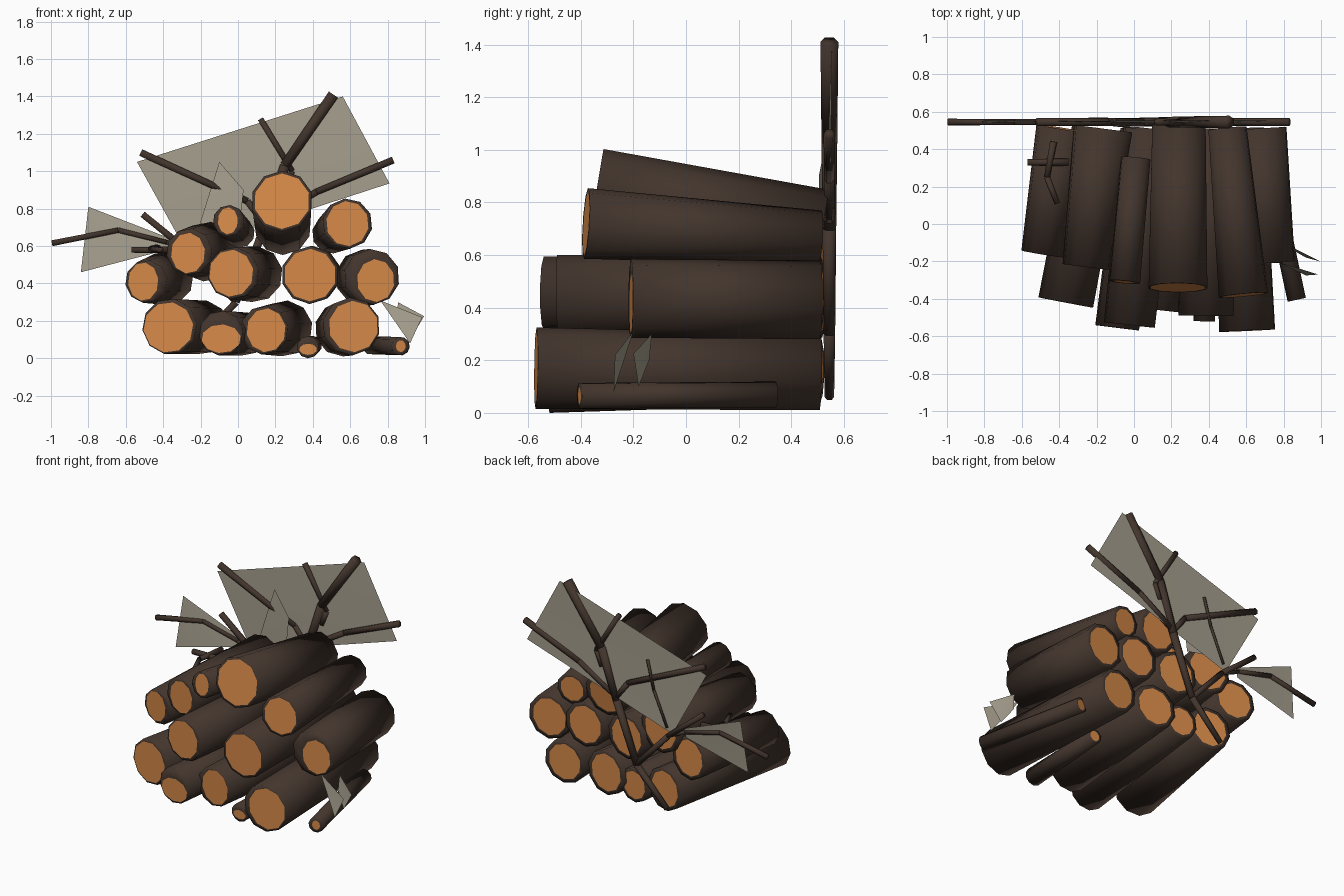
import bpy
import bmesh
from mathutils import Vector

if "Cube" in bpy.data.objects:
    bpy.data.objects.remove(bpy.data.objects["Cube"])


def make_material(name, rgb):
    mat = bpy.data.materials.new(name)
    mat.use_nodes = True
    colour = (*rgb, 1)
    mat.diffuse_color = colour
    mat.node_tree.nodes["Principled BSDF"].inputs["Base Color"].default_value = colour
    return mat


bark = make_material("dark bark", (0.055, 0.035, 0.026))
cut_wood = make_material("cut orange wood", (0.67, 0.25, 0.065))
dry_leaf = make_material("dry leaf", (0.38, 0.345, 0.27))


def finish(bm, name, materials):
    for face in bm.faces:
        face.smooth = True
    mesh = bpy.data.meshes.new(name)
    bm.to_mesh(mesh)
    bm.free()
    for mat in materials:
        mesh.materials.append(mat)
    obj = bpy.data.objects.new(name, mesh)
    bpy.context.collection.objects.link(obj)
    return obj


def add_tube(bm, start, end, r_start, r_end, sides):
    """Tapered cylinder between two points; returns its end faces."""
    start, end = Vector(start), Vector(end)
    axis = end - start
    made = bmesh.ops.create_cone(bm, cap_ends=True, segments=sides, radius1=r_start,
                                 radius2=r_end, depth=axis.length)
    turn = Vector((0, 0, 1)).rotation_difference(axis).to_matrix().to_4x4()
    turn.translation = (start + end) / 2
    bmesh.ops.transform(bm, matrix=turn, verts=made["verts"])
    faces = {f for v in made["verts"] for f in v.link_faces}
    return [f for f in faces if len(f.verts) == sides]


def log(name, front, back, r_front, r_back, shift=(0, 0), size=(.97, .97)):
    """Log whose orange heartwood is inset in each end; shift and size shape the front one."""
    bm = bmesh.new()
    for cap in add_tube(bm, front, back, r_front, r_back, 10):
        centre, normal = cap.calc_center_median(), cap.normal.copy()
        cap.normal_update()
        normal = cap.normal.copy()
        is_front = normal.y < 0
        move = Vector((shift[0], 0, shift[1])) * r_front if is_front else Vector()
        sx, sz = size if is_front else (.86, .9)
        bmesh.ops.inset_individual(bm, faces=[cap], thickness=.01)
        for v in cap.verts:
            offset = v.co - centre
            offset = Vector((offset.x * sx, offset.y, offset.z * sz)) + move
            v.co = centre + offset - normal * offset.dot(normal)
        cap.material_index = 1
    finish(bm, name, [bark, cut_wood])


def twig(name, points, r_start, r_end):
    """Bent twig made of tapered six-sided segments."""
    bm = bmesh.new()
    count = len(points) - 1
    for i in range(count):
        ra = r_start + (r_end - r_start) * i / count
        rb = r_start + (r_end - r_start) * (i + 1) / count
        add_tube(bm, points[i], points[i + 1], ra, rb, 6)
    finish(bm, name, [bark])


def leaf(name, corners, centre):
    """Thin sheet fanned around a raised centre."""
    bm = bmesh.new()
    ring = [bm.verts.new(c) for c in corners]
    hub = bm.verts.new(centre)
    for i, v in enumerate(ring):
        bm.faces.new((v, ring[(i + 1) % len(ring)], hub))
    finish(bm, name, [dry_leaf])


# Bottom row of logs
log("bottom_log_right", (-.365, -.42, .17), (-.19, .5, .165), .15, .145, (-.05, -.03), (.97, .97))
log("bottom_log_middle_right", (-.09, -.555, .135), (.04, .5, .13), .12, .115, (0, -.25), (.97, .7))
log("bottom_log_middle_left", (.14, -.46, .15), (.25, .5, .16), .13, .15, (.08, 0), (.88, .98))
log("bottom_log_left", (.605, -.57, .17), (.555, .51, .155), .155, .145, (.08, 0), (.92, .95))

# Middle row
log("middle_log_right", (-.49, -.16, .41), (-.38, .51, .43), .115, .145, (-.15, 0), (.78, .98))
log("middle_log_middle_right", (-.025, -.54, .455), (.09, .51, .45), .14, .15, (-.08, 0), (.92, .97))
log("middle_log_middle_left", (.385, -.49, .445), (.4, .51, .45), .155, .15)
log("middle_log_left", (.715, -.21, .435), (.67, .51, .43), .15, .15, (.14, -.13), (.72, .82))

# Top row
log("top_log_right", (-.26, -.23, .57), (-.165, .51, .57), .125, .16, (-.06, -.06), (.8, .95))
log("top_log_small", (-.05, -.31, .735), (.01, .35, .67), .085, .08, (-.05, 0), (.72, .97))
log("top_log_middle", (.235, -.34, .84), (.24, .52, .70), .165, .15)
log("top_log_left", (.585, -.38, .72), (.50, .51, .665), .135, .105, (0, 0), (.92, .97))

# Small kindling on the ground
log("kindling_middle", (.375, -.52, .06), (.4, .1, .07), .06, .05, (0, -.2), (.95, .6))
log("kindling_left", (.87, -.405, .065), (.71, .34, .07), .05, .05, (0, 0), (.66, .8))

# Branch leaning against the back of the pile
Y = .545
twig("branch_stem", [(-.24, Y, .06), (-.01, Y, .3), (.14, Y, .7), (.25, Y, 1.03), (.51, Y, 1.41)],
     .018, .034)
twig("branch_right", [(.14, Y, .72), (.05, Y, .84), (-.52, Y, 1.1)], .018, .022)
twig("branch_left", [(.14, Y, .72), (.42, Y, .89), (.83, Y, 1.06)], .018, .022)
twig("branch_thin", [(.25, Y, .9), (.29, Y, 1.0), (.12, Y, 1.28)], .016, .018)
twig("branch_lower", [(-.01, Y, .3), (-.25, Y, .56), (-.51, Y, .77)], .02, .02)
twig("branch_far_right", [(-.25, Y, .56), (-.38, Y, .62), (-.64, Y, .685), (-.995, Y, .615)],
     .012, .018)
twig("branch_sprig", [(-.25, .56, .62), (-.15, .56, .85), (-.1, .555, 1.04)], .008, .01)

# Twigs resting on the right-hand log
twig("loose_twig", [(-.43, .44, .59), (-.465, .25, .585), (-.41, .11, .58)], .02, .015)
twig("loose_twig_cross", [(-.57, .33, .58), (-.35, .33, .58)], .018, .02)

# Large dry leaf sheets
leaf("leaf_large", [(-.54, .55, 1.05), (.56, .555, 1.4), (.81, .55, .935), (-.28, .545, .58)],
     (.15, .54, 1.0))
leaf("leaf_right", [(-.8, .555, .81), (-.84, .53, .46), (-.38, .54, .58), (-.36, .55, .64)],
     (-.62, .54, .67))
leaf("leaf_small", [(-.1, .535, 1.05), (.03, .505, .9), (.0, .51, .64), (-.22, .535, .67)],
     (-.07, .52, .86))

# Pair of small upright leaves on the left side of the pile
leaf("leaf_left_rear", [(.855, -.13, .3), (.995, -.2, .225), (.92, -.18, .1), (.85, -.14, .2)],
     (.91, -.16, .21))
leaf("leaf_left_front", [(.76, -.2, .31), (.985, -.27, .22), (.92, -.275, .08)],
     (.89, -.245, .2))
